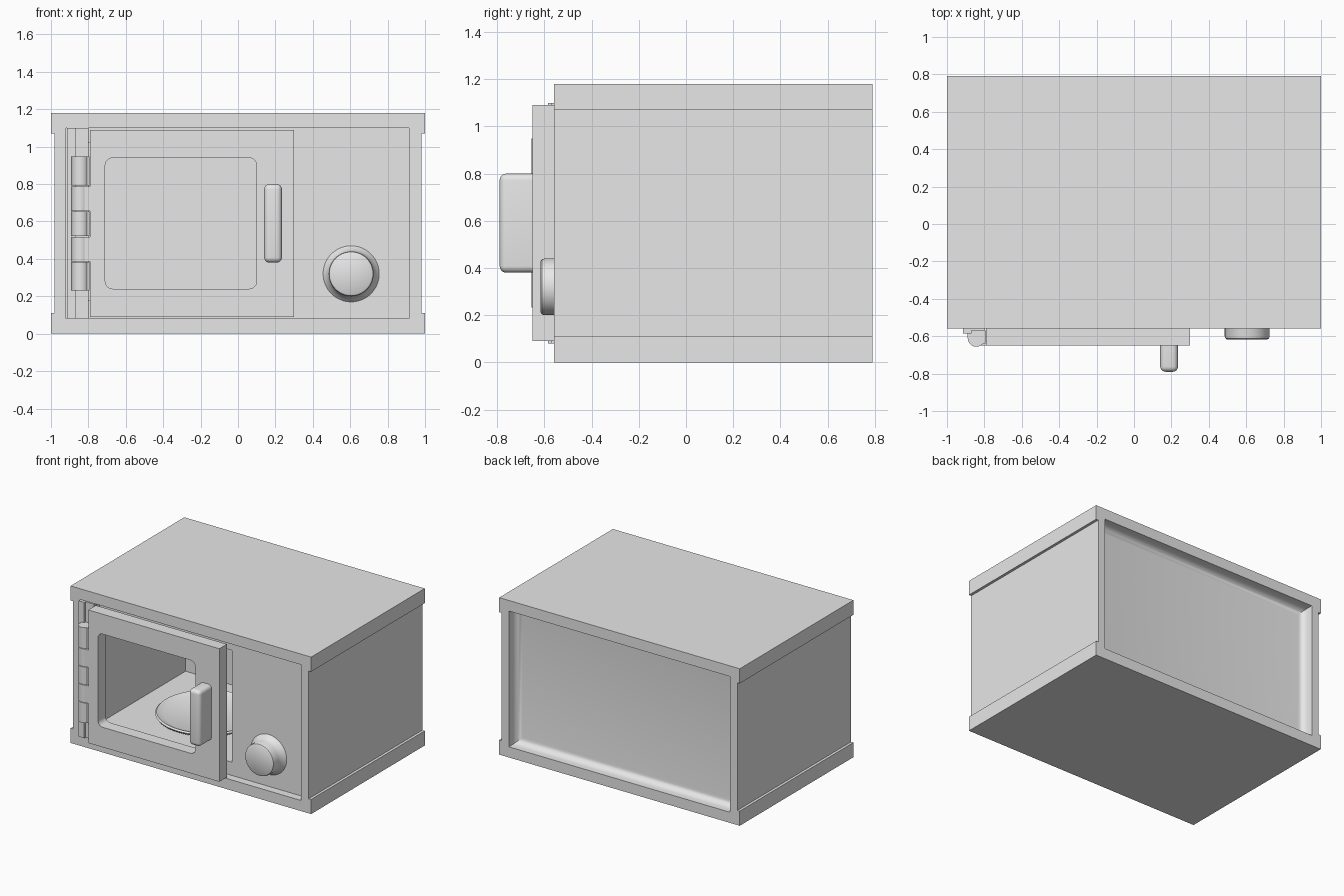
import bpy
import bmesh
from math import radians, pi
from mathutils import Matrix

if "Cube" in bpy.data.objects:
    bpy.data.objects.remove(bpy.data.objects["Cube"], do_unlink=True)

grey = bpy.data.materials.new("plain_grey")
grey.use_nodes = True
grey.diffuse_color = (0.8, 0.8, 0.8, 1)
grey.node_tree.nodes["Principled BSDF"].inputs["Base Color"].default_value = (0.8, 0.8, 0.8, 1)


def finish(name, bm):
    bmesh.ops.recalc_face_normals(bm, faces=bm.faces)
    mesh = bpy.data.meshes.new(name)
    bm.to_mesh(mesh)
    bm.free()
    mesh.materials.append(grey)
    obj = bpy.data.objects.new(name, mesh)
    bpy.context.collection.objects.link(obj)
    return obj


def smooth(obj, angle=35):
    bpy.ops.object.select_all(action="DESELECT")
    obj.select_set(True)
    bpy.context.view_layer.objects.active = obj
    bpy.ops.object.shade_smooth_by_angle(angle=radians(angle))
    return obj


def box(name, x, y, z, radius=0, rounded=None):
    """Box from three ranges; edges chosen by the rule are rounded."""
    bm = bmesh.new()
    bmesh.ops.create_cube(bm, size=1)
    for v in bm.verts:
        v.co = [r[0] if c < 0 else r[1] for c, r in zip(v.co, (x, y, z))]
    if radius:
        edges = [e for e in bm.edges if rounded is None or rounded(*[v.co for v in e.verts])]
        bmesh.ops.bevel(bm, geom=edges, offset=radius, segments=5, profile=0.5, affect="EDGES")
    return finish(name, bm)


def lathe(name, profile, location, axis="Z", steps=48):
    """Spin a (radius, height) profile about an axis."""
    bm = bmesh.new()
    verts = [bm.verts.new((r, 0, h)) for r, h in profile]
    edges = [bm.edges.new(pair) for pair in zip(verts, verts[1:])]
    bmesh.ops.spin(bm, geom=verts + edges, axis=(0, 0, 1), cent=(0, 0, 0),
                   angle=2 * pi, steps=steps, use_merge=True)
    bmesh.ops.remove_doubles(bm, verts=bm.verts, dist=0.0001)
    if axis == "Y":
        bm.transform(Matrix.Rotation(pi / 2, 4, "X"))
    bm.transform(Matrix.Translation(location))
    return smooth(finish(name, bm))


def cut(obj, cutters):
    bpy.context.view_layer.objects.active = obj
    for cutter in cutters:
        mod = obj.modifiers.new("cut", "BOOLEAN")
        mod.operation = "DIFFERENCE"
        mod.solver = "EXACT"
        mod.object = cutter
        bpy.ops.object.modifier_apply(modifier=mod.name)
        bpy.data.objects.remove(cutter, do_unlink=True)
    return obj


# Casing with stepped sides, front recess, rounded back recess and cooking chamber
FRONT, BACK, HEIGHT = -0.56, 0.79, 1.18
casing = box("casing", (-1, 1), (FRONT, BACK), (0, HEIGHT))
cutters = [box("side_cutter", sorted((s * 0.98, s * 1.2)), (-1, 1), (0.11, 1.07)) for s in (-1, 1)]
cutters.append(box("front_cutter", (-0.92, 0.915), (-1, -0.5), (0.08, 1.1)))
cutters.append(box("back_cutter", (-0.92, 0.92), (0.7, 1), (0.08, 1.1), 0.05,
                   lambda a, b: a.y < 0.8 and b.y < 0.8))
cutters.append(box("chamber_cutter", (-0.8, 0.3), (-0.9, 0.52), (0.18, 1.02)))
smooth(cut(casing, cutters), 25)

# Door with a rounded open window
door = box("door", (-0.79, 0.3), (-0.65, FRONT), (0.09, 1.09))
window = box("window_cutter", (-0.71, 0.1), (-1, 0), (0.24, 0.94), 0.04,
             lambda a, b: abs(a.y - b.y) > 0.5)
smooth(cut(door, [window]), 25)
smooth(box("door_handle", (0.14, 0.235), (-0.79, -0.645), (0.38, 0.8), 0.028,
           lambda a, b: min(a.y, b.y) < -0.7), 30)

# Hinge: fixed leaf, and knuckles alternately tied to the leaf and the door
box("hinge_leaf", (-0.915, -0.87), (-0.585, -0.5), (0.08, 1.1))
box("hinge_edge", (-0.87, -0.8), (-0.57, -0.5), (0.08, 1.1))
levels = (0.23, 0.385, 0.52, 0.655, 0.79, 0.95)
for i, (low, high) in enumerate(zip(levels, levels[1:])):
    low, high = low + 0.002, high - 0.002
    lathe("hinge_knuckle", [(0, low), (0.046, low), (0.046, high), (0, high)],
          (-0.843, -0.61, 0), steps=32)
    if i % 2:
        box("door_hinge_tab", (-0.843, -0.785), (-0.65, -0.57), (low, high))
    else:
        box("fixed_hinge_tab", (-0.889, -0.843), (-0.61, -0.56), (low, high))
        box("hinge_stop", (-0.83, -0.795), (-0.64, -0.57), (low, high))

# Control knob with a flared foot and rounded rim
lathe("control_knob", [(0, 0), (0.15, 0), (0.14, 0.012), (0.127, 0.03), (0.12, 0.055),
                       (0.12, 0.1), (0.117, 0.111), (0.108, 0.117), (0, 0.117)],
      (0.605, -0.5, 0.32), "Y", 64)

# Turntable plate with a raised rim
lathe("turntable", [(0, 0), (0.3, 0), (0.35, 0.02), (0.36, 0.035), (0.35, 0.045),
                    (0.335, 0.04), (0.3, 0.025), (0, 0.025)], (-0.25, 0, 0.178), steps=64)
